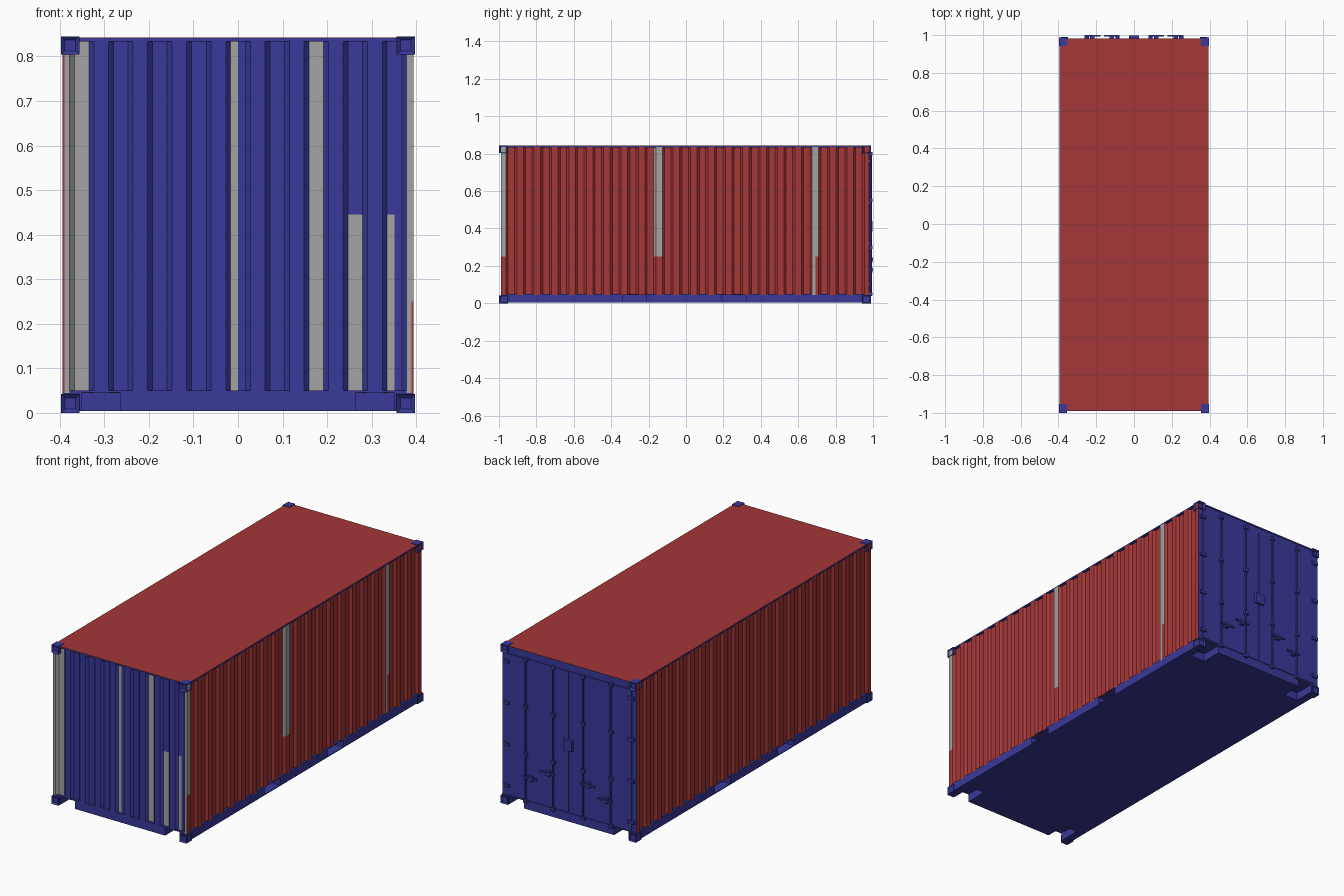
import bpy, bmesh, math
from mathutils import Vector, Matrix

if "Cube" in bpy.data.objects:
    bpy.data.objects.remove(bpy.data.objects["Cube"])


def material(name, rgb):
    m = bpy.data.materials.new(name)
    m.diffuse_color = (*rgb, 1)
    m.use_nodes = True
    m.node_tree.nodes["Principled BSDF"].inputs["Base Color"].default_value = m.diffuse_color
    return m


RED = material("red_paint", (0.376, 0.038, 0.038))
BLUE = material("blue_paint", (0.041, 0.041, 0.328))
GREY = material("bare_grey", (0.366, 0.366, 0.366))


def finish(name, bm, *mats):
    me = bpy.data.meshes.new(name)
    bm.to_mesh(me)
    bm.free()
    for m in mats:
        me.materials.append(m)
    ob = bpy.data.objects.new(name, me)
    bpy.context.collection.objects.link(ob)
    return ob


def add_box(bm, x0, x1, y0, y1, z0, z1):
    lo, hi = Vector((x0, y0, z0)), Vector((x1, y1, z1))
    mat = Matrix.Translation((lo + hi) / 2) @ Matrix.Diagonal((*(hi - lo), 1))
    return bmesh.ops.create_cube(bm, size=1, matrix=mat)["verts"]


def boxes(name, mat, *dims):
    bm = bmesh.new()
    for d in dims:
        add_box(bm, *d)
    return finish(name, bm, mat)


def corrugated(name, mat, place, outward, u0, u1, first, pitch, count, slope, mid, grey=()):
    """Folded sheet; place(u, depth, z) maps to space, grey lists bare strips."""
    flat = pitch / 4 - slope / 2
    pts = []
    for k in range(count):
        c = first + k * pitch
        for off, d in ((0, 0), (pitch / 2, 0.012)):
            for s in (-flat, 0, flat):
                u = c + off + s
                if u0 < u < u1:
                    pts.append((u, d))
    pts = [(u0, 0)] + pts + [(u1, 0)]
    zs = (0.045, mid, 0.836)
    bm = bmesh.new()
    rows = [[bm.verts.new(place(u, d, z)) for u, d in pts] for z in zs]
    for r in range(2):
        zc = (zs[r] + zs[r + 1]) / 2
        for i in range(len(pts) - 1):
            uc = (pts[i][0] + pts[i + 1][0]) / 2
            f = bm.faces.new((rows[r][i], rows[r][i + 1], rows[r + 1][i + 1], rows[r + 1][i]))
            f.material_index = int(any(a < uc < b and lo < zc < hi for a, b, lo, hi in grey))
    bm.normal_update()
    if sum(f.normal.dot(Vector(outward)) for f in bm.faces) < 0:
        bmesh.ops.reverse_faces(bm, faces=bm.faces[:])
    ob = finish(name, bm, mat, GREY)
    # grey inner lining
    sol = ob.modifiers.new("lining", "SOLIDIFY")
    sol.thickness, sol.offset, sol.material_offset = 0.004, -1, 1
    return ob


# Corrugated walls
side_pitch, front_pitch = 0.0929, 0.0878
corrugated("right_wall", RED, lambda u, d, z: (0.394 - d, u, z), (1, 0, 0),
           -0.99, 0.978, -0.98, side_pitch, 22, 0.012, 0.25,
           [(-1, -0.963, 0.25, 1), (-0.17, -0.125, 0.25, 1),
            (0.67, 0.692, 0, 1), (0.692, 0.715, 0.25, 1)])
corrugated("left_wall", RED, lambda u, d, z: (-0.394 + d, u, z), (-1, 0, 0),
           -0.99, 0.978, -0.98, side_pitch, 22, 0.012, 0.25)
corrugated("front_wall", BLUE, lambda u, d, z: (u, -0.99 + d, z), (0, -1, 0),
           -0.394, 0.394, -0.395, front_pitch, 10, 0.011, 0.445,
           [(-0.4, -0.332, 0, 1), (-0.017, 0.001, 0, 1), (0.159, 0.193, 0, 1),
            (0.247, 0.281, 0, 0.44), (0.334, 0.352, 0, 0.44), (0.376, 0.4, 0, 1)])

# Base with corner notches and fork pockets
base = boxes("base", BLUE, (-0.394, 0.394, -0.99, 0.982, 0.004, 0.05))
cuts = []
for s in (-1, 1):
    xa, xb = sorted((s * 0.265, s * 0.35))
    cuts += [(xa, xb, -1.1, -0.87, -0.1, 0.046), (xa, xb, 0.87, 1.1, -0.1, 0.046)]
    xa, xb = sorted((s * 0.33, s * 0.5))
    cuts += [(xa, xb, y, y + 0.13, 0.008, 0.046) for y in (-0.34, 0.19)]
cutter = boxes("base_cutter", BLUE, *cuts)
cutter.hide_render = True
cutter.hide_viewport = True
cutter.display_type = 'WIRE'
cut = base.modifiers.new("notches", "BOOLEAN")
cut.object, cut.operation, cut.solver = cutter, 'DIFFERENCE', 'EXACT'

# Top rails and roof sheet
boxes("top_rails", BLUE,
      (-0.394, -0.376, -0.99, 0.982, 0.834, 0.841), (0.376, 0.394, -0.99, 0.982, 0.834, 0.841),
      (-0.376, 0.376, -0.99, -0.972, 0.834, 0.841), (-0.376, 0.376, 0.96, 0.982, 0.834, 0.841))
boxes("roof", RED, (-0.393, 0.393, -0.988, 0.981, 0.839, 0.8425))

# Corner castings with sunken holes on the outer faces
bm = bmesh.new()
for sx in (-1, 1):
    for ya, yb, sy in ((-1.0, -0.952, -1), (0.942, 0.988, 1)):
        for za, zb, sz in ((0, 0.042, -1), (0.804, 0.845, 1)):
            xa, xb = sorted((sx * 0.356, sx * 0.397))
            vs = add_box(bm, xa, xb, ya, yb, za, zb)
            bm.normal_update()
            out = [f for f in {f for v in vs for f in v.link_faces}
                   if f.normal.x * sx > 0.9 or f.normal.y * sy > 0.9]
            bmesh.ops.inset_individual(bm, faces=out, thickness=0.012)
            for f in out:
                n = f.normal.copy()
                bmesh.ops.translate(bm, verts=f.verts[:], vec=-n * 0.008)
finish("corner_castings", bm, BLUE)

# Rear frame and the two doors
boxes("rear_frame", BLUE, (-0.394, 0.394, 0.962, 0.979, 0.045, 0.836))
boxes("doors", BLUE, *[(min(a, b), max(a, b), 0.975, 0.983, 0.056, 0.803)
                       for a, b in ((0.003, 0.368), (-0.003, -0.368))])

# Lock rods with clamps and handles
rods, clamps, handles = bmesh.new(), bmesh.new(), bmesh.new()
for s in (-1, 1):
    for x, hz in ((0.25, 0.18), (0.088, 0.235)):
        bmesh.ops.create_cone(rods, cap_ends=True, segments=10, radius1=0.005, radius2=0.005,
                              depth=0.77, matrix=Matrix.Translation((s * x, 0.989, 0.425)))
        for z in (0.05, 0.3, 0.55, 0.8):
            add_box(clamps, s * x - 0.011, s * x + 0.011, 0.98, 0.996, z - 0.009, z + 0.009)
        inward = -1 if x > 0.2 else 1
        cx = s * (x + inward * 0.03)
        add_box(handles, cx - 0.042, cx + 0.042, 0.993, 1.0, hz - 0.005, hz + 0.005)
        add_box(handles, cx - 0.012, cx + 0.012, 0.981, 0.997, hz - 0.016, hz + 0.012)
finish("lock_rods", rods, BLUE)
finish("rod_clamps", clamps, BLUE)
finish("lock_handles", handles, BLUE)

# Door hinges and centre lock box
boxes("hinges", BLUE, *[(s * 0.368 - 0.018, s * 0.368 + 0.018, 0.979, 0.99, z - 0.008, z + 0.008)
                        for s in (-1, 1) for z in (0.1, 0.32, 0.54, 0.76)])
boxes("lock_box", BLUE, (-0.026, 0.026, 0.98, 0.997, 0.385, 0.44))
